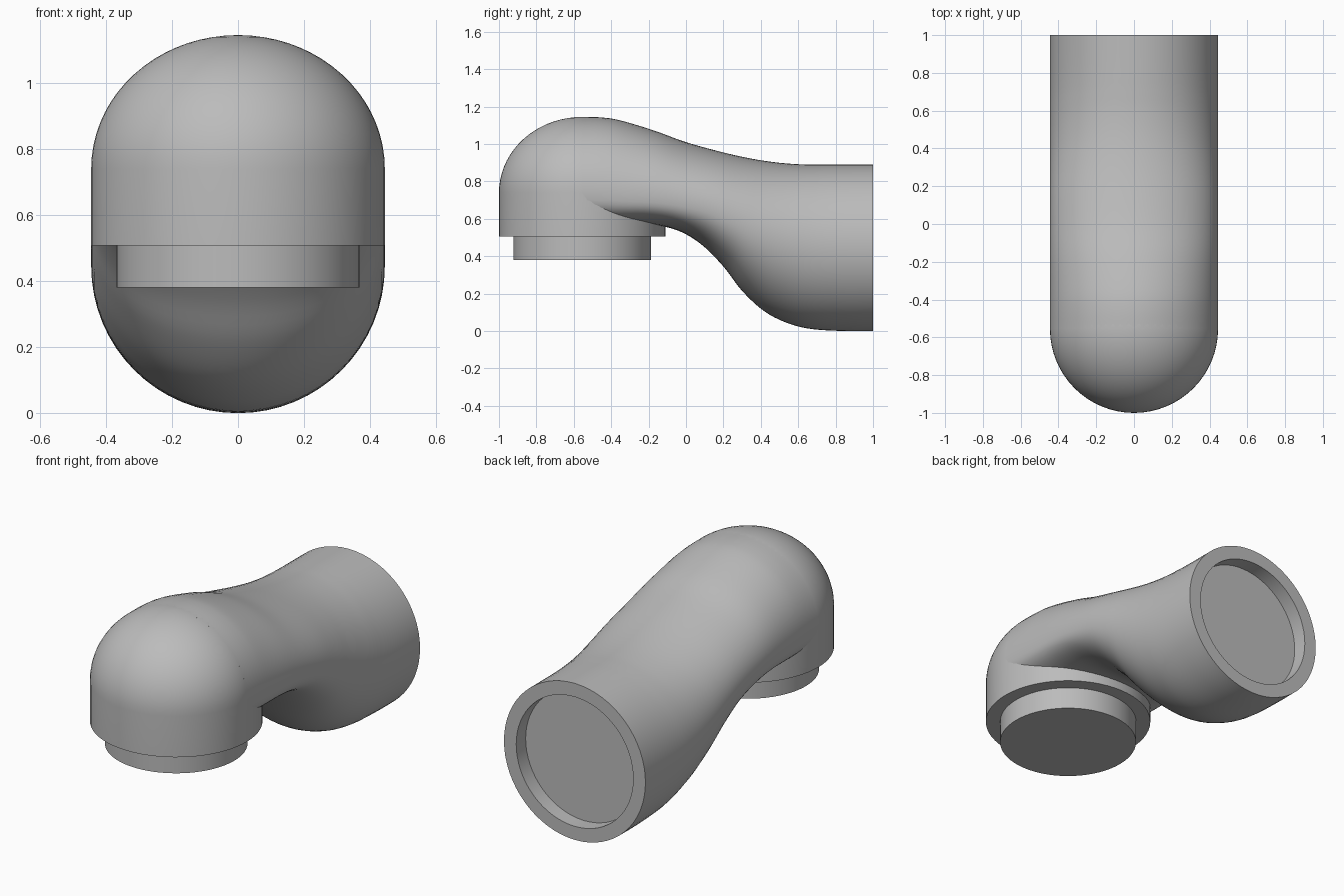
import bpy, bmesh, math
from mathutils import Vector

cube = bpy.data.objects.get("Cube")
if cube:
    bpy.data.objects.remove(cube, do_unlink=True)

SEG, STEPS, R = 64, 5, 0.445        # sides, steps between stations, half width
LIP, DEPTH = 0.368, 0.085           # plug and socket radius, socket depth
HEAD_Y, HEAD_Z, DOME = -0.555, 0.74, 0.405   # centre and height of the domed head

grey = bpy.data.materials.new("plain_grey")
grey.use_nodes = True
grey.diffuse_color = (0.5, 0.5, 0.5, 1)
grey.node_tree.nodes["Principled BSDF"].inputs["Base Color"].default_value = (0.5, 0.5, 0.5, 1)

# Pipe stations: upper y, z and lower y, z of each cross-section
STATIONS = [
    (HEAD_Y, 1.145, HEAD_Y, .57), (-.45, 1.142, -.46, .57), (-.35, 1.126, -.37, .57),
    (-.17, 1.072, -.2, .57), (0, 1.01, -.05, .54), (.2, .955, .08, .465),
    (.35, .922, .2, .345), (.48, .902, .3, .215), (.6, .892, .42, .105),
    (.7, .89, .55, .04), (.78, .89, .68, .01), (.86, .89, .86, 0), (1, .89, 1, 0)]


def spline(points):
    """Smooth curve through all points."""
    p = [Vector(q) for q in points]
    p = [p[0]] + p + [p[-1]]
    out = []
    for i in range(1, len(p) - 2):
        a, b, c, d = p[i - 1:i + 3]
        for s in range(STEPS):
            t = s / STEPS
            out.append(b + (c - a) * (t / 2) + (a * 2 - b * 5 + c * 4 - d) * (t * t / 2)
                       + (b * 3 - a - c * 3 + d) * (t ** 3 / 2))
    return out + [p[-1]]


def section(q):
    """Cross-section, rounded above and fuller below near the head."""
    top, bottom = Vector((0, q[0], q[1])), Vector((0, q[2], q[3]))
    size = (top - bottom).length
    axis = (top - bottom) / size
    t = min(max((q[0] + 0.3) / 1.0, 0), 1)
    blend = t * t * (3 - 2 * t)
    upper = size * (0.704 - 0.204 * blend)
    middle = top - axis * upper
    ring = []
    for k in range(SEG):
        a = math.tau * k / SEG
        c, s = math.cos(a), math.sin(a)
        power = 1 if c > 0 else 0.62 + 0.38 * blend
        reach = upper if c > 0 else size - upper
        ring.append(middle + axis * math.copysign(reach * abs(c) ** power, c)
                    + Vector((math.copysign(R * abs(s) ** power, s), 0, 0)))
    return ring


def circle(centre, axis, radius):
    return [centre + axis * (radius * math.cos(math.tau * k / SEG))
            + Vector((radius * math.sin(math.tau * k / SEG), 0, 0)) for k in range(SEG)]


def loft(name, rings):
    """Skin a list of rings and cap both ends."""
    bm = bmesh.new()
    loops = [[bm.verts.new(v) for v in ring] for ring in rings]
    for a, b in zip(loops, loops[1:]):
        for k in range(SEG):
            n = (k + 1) % SEG
            bm.faces.new((a[k], a[n], b[n], b[k]))
    bm.faces.new(loops[0])
    bm.faces.new(loops[-1])
    bmesh.ops.recalc_face_normals(bm, faces=bm.faces)
    mesh = bpy.data.meshes.new(name)
    bm.to_mesh(mesh)
    bm.free()
    mesh.materials.append(grey)
    obj = bpy.data.objects.new(name, mesh)
    bpy.context.collection.objects.link(obj)
    bpy.ops.object.select_all(action='DESELECT')
    obj.select_set(True)
    bpy.context.view_layer.objects.active = obj
    bpy.ops.object.shade_smooth_by_angle(angle=math.radians(40))


def turned(name, profile):
    """Upright round part from radius and height pairs."""
    loft(name, [circle(Vector((0, HEAD_Y, z)), Vector((0, -1, 0)), r) for r, z in profile])


# Curved pipe ending in a recessed socket at the back
rings = [section(q) for q in spline(STATIONS)]
rings += [circle(Vector((0, y, R)), Vector((0, 0, 1)), LIP) for y in (1, 1 - DEPTH)]
loft("curved_pipe", rings)

# Domed head with a straight collar
angles = [math.radians(a) for a in range(0, 90, 5)] + [math.radians(89.5)]
turned("domed_head", [(R, 0.507)]
       + [(R * math.cos(a), HEAD_Z + DOME * math.sin(a)) for a in angles])

# Round plug below the head
turned("outlet_plug", [(LIP, 0.38), (LIP, 0.53)])
